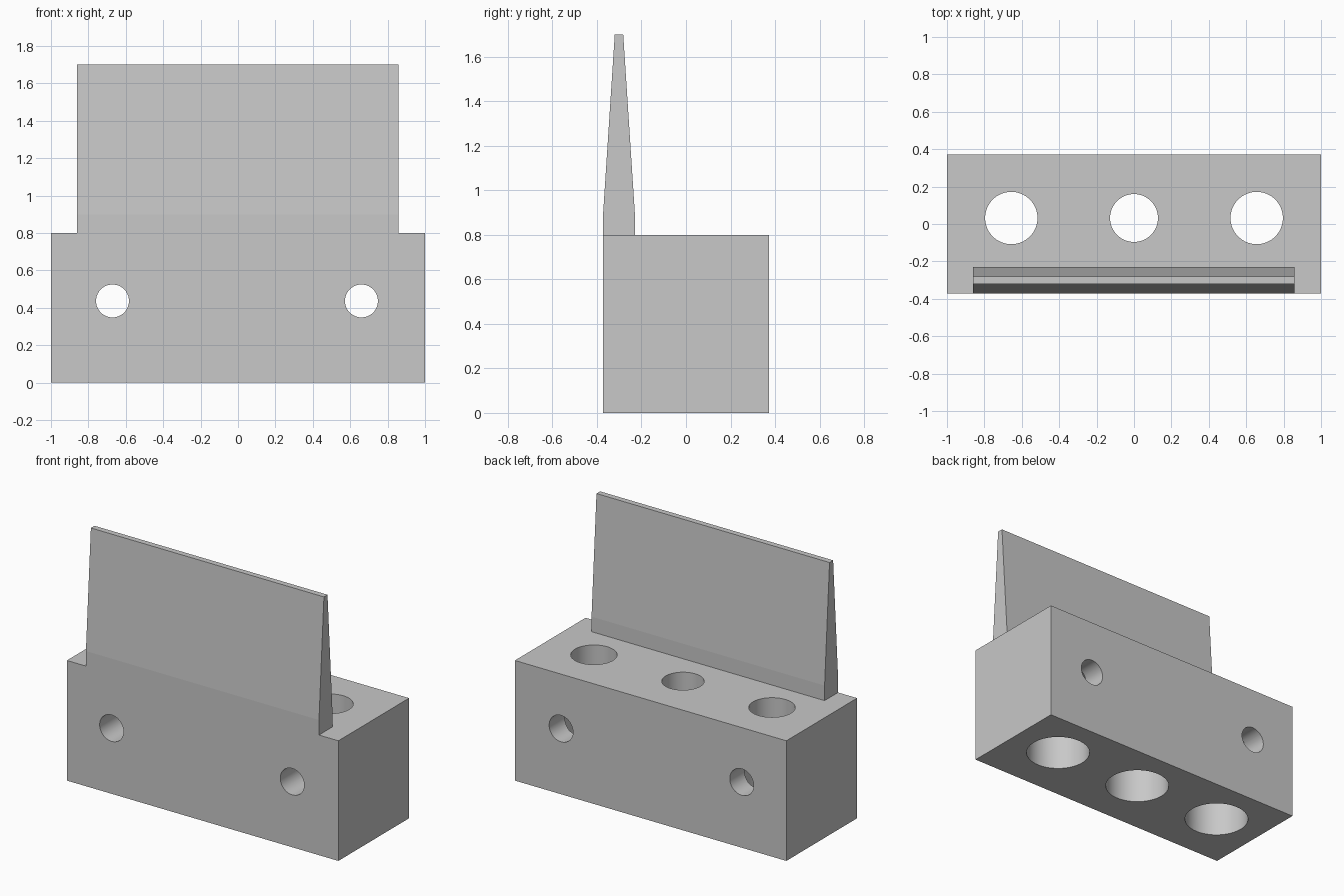
import bpy, bmesh, math
from mathutils import Matrix, Vector

if "Cube" in bpy.data.objects:
    bpy.data.objects.remove(bpy.data.objects["Cube"])

grey = bpy.data.materials.new("plain grey")
grey.diffuse_color = (0.58, 0.58, 0.58, 1)
grey.use_nodes = True
grey.node_tree.nodes["Principled BSDF"].inputs["Base Color"].default_value = grey.diffuse_color


def finish(name, bm):
    bmesh.ops.recalc_face_normals(bm, faces=bm.faces)
    me = bpy.data.meshes.new(name)
    bm.to_mesh(me)
    bm.free()
    me.materials.append(grey)
    ob = bpy.data.objects.new(name, me)
    bpy.context.collection.objects.link(ob)
    return ob


def prism(name, profile, x0, x1):
    """Extrude a (y, z) profile along x."""
    bm = bmesh.new()
    face = bm.faces.new([bm.verts.new((x0, y, z)) for y, z in profile])
    ext = bmesh.ops.extrude_face_region(bm, geom=[face])
    moved = [g for g in ext["geom"] if isinstance(g, bmesh.types.BMVert)]
    bmesh.ops.translate(bm, vec=Vector((x1 - x0, 0, 0)), verts=moved)
    return finish(name, bm)


def drill(target, name, radius, length, centre, along_y=False):
    """Cut a round hole through the target."""
    bm = bmesh.new()
    mat = Matrix.Translation(centre)
    if along_y:
        mat = mat @ Matrix.Rotation(math.pi / 2, 4, 'X')
    bmesh.ops.create_cone(bm, cap_ends=True, segments=64, radius1=radius,
                          radius2=radius, depth=length, matrix=mat)
    cutter = finish(name, bm)
    mod = target.modifiers.new(name, 'BOOLEAN')
    mod.operation = 'DIFFERENCE'
    mod.solver = 'EXACT'
    mod.object = cutter
    bpy.context.view_layer.objects.active = target
    bpy.ops.object.modifier_apply(modifier=name)
    bpy.data.objects.remove(cutter)


# Base block
block = prism("base_block", [(-0.372, 0), (0.372, 0), (0.372, 0.8), (-0.372, 0.8)], -1, 1)

# Vertical holes: narrow at the top, wide counterbore from below
hole_y, step_z = 0.032, 0.6
for i, (x, r) in enumerate([(-0.656, 0.14), (0, 0.128), (0.656, 0.14)]):
    drill(block, f"top_hole_{i}", r, 1.2, (x, hole_y, 0.4))
    drill(block, f"counterbore_{i}", 0.2, step_z + 0.2, (x, hole_y, step_z / 2 - 0.1))

# Cross holes from front to back
for i, x in enumerate((-0.671, 0.66)):
    drill(block, f"cross_hole_{i}", 0.088, 1.2, (x, 0, 0.437), True)

# Tapered upright blade, flush with the front of the block
blade = prism("upright_blade",
              [(-0.372, 0.8), (-0.23, 0.8), (-0.23, 0.9), (-0.282, 1.7),
               (-0.32, 1.7), (-0.372, 0.9)], -0.86, 0.857)

# Smooth hole walls, keep edges sharp
bpy.ops.object.select_all(action='DESELECT')
block.select_set(True)
bpy.context.view_layer.objects.active = block
bpy.ops.object.shade_smooth_by_angle(angle=math.radians(30))
